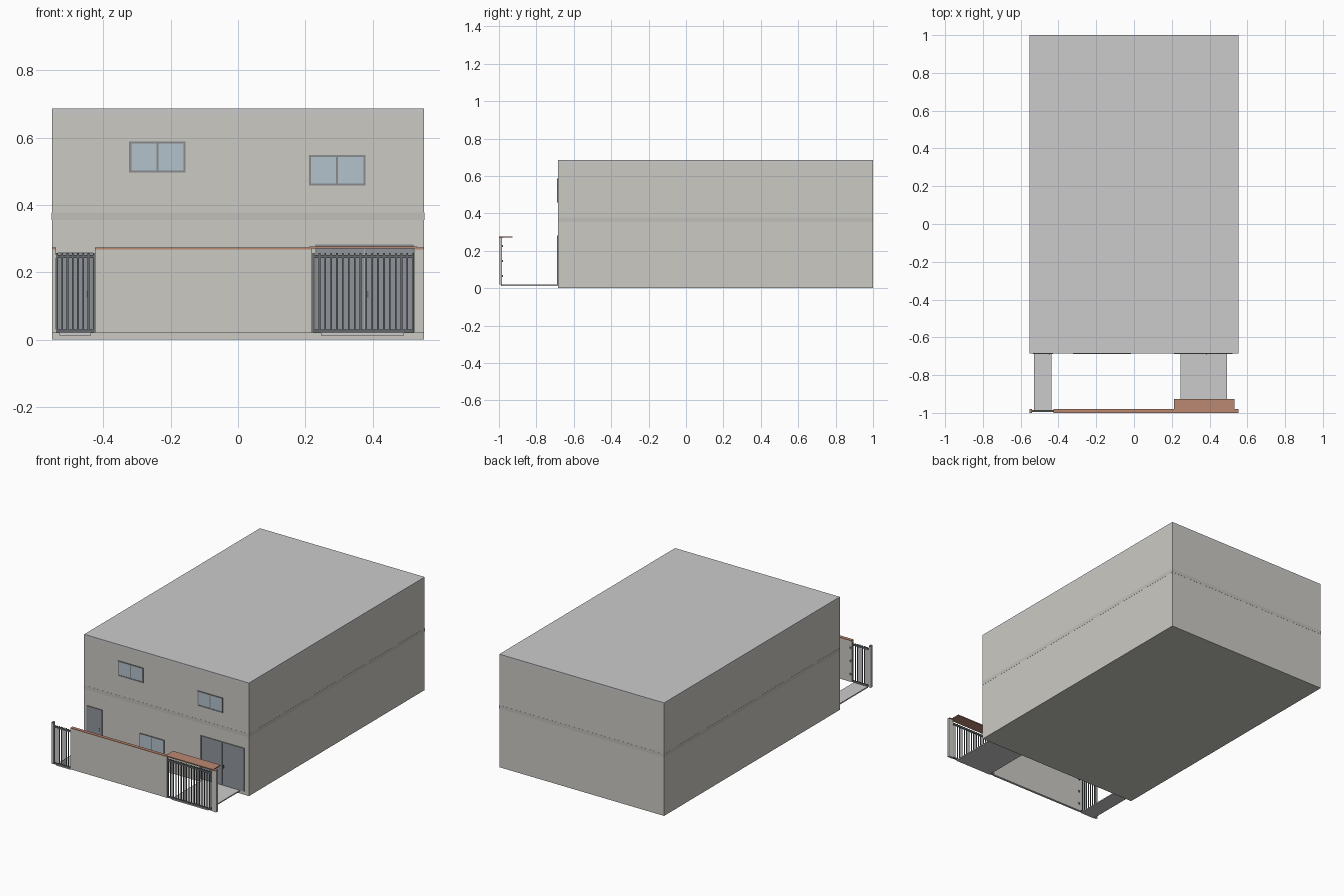
import bpy, bmesh

if "Cube" in bpy.data.objects:
    bpy.data.objects.remove(bpy.data.objects["Cube"])


def mat(name, rgb):
    m = bpy.data.materials.new(name)
    m.diffuse_color = (*rgb, 1)
    m.use_nodes = True
    m.node_tree.nodes["Principled BSDF"].inputs["Base Color"].default_value = m.diffuse_color
    return m


WALL = mat("plaster", (0.60, 0.59, 0.55))
BAND = mat("slab_concrete", (0.53, 0.52, 0.49))
BROWN = mat("terracotta", (0.50, 0.25, 0.17))
DARK = mat("iron", (0.13, 0.14, 0.15))
FRAME = mat("window_frame", (0.25, 0.26, 0.27))
GLASS = mat("glass", (0.45, 0.54, 0.60))
DOOR = mat("door_paint", (0.28, 0.30, 0.33))


def boxes(name, parts, material=None):
    """One object from boxes given as (x0, x1, y0, y1, z0, z1)."""
    bm = bmesh.new()
    for x0, x1, y0, y1, z0, z1 in parts:
        vs = bmesh.ops.create_cube(bm, size=1)["verts"]
        for v in vs:
            v.co = (x1 if v.co.x > 0 else x0,
                    y1 if v.co.y > 0 else y0,
                    z1 if v.co.z > 0 else z0)
    me = bpy.data.meshes.new(name)
    bm.to_mesh(me)
    bm.free()
    ob = bpy.data.objects.new(name, me)
    bpy.context.collection.objects.link(ob)
    if material:
        me.materials.append(material)
    return ob


W, F, H = 0.553, -0.685, 0.686      # half width, facade y, height


def frame_parts(x0, x1, y0, y1, z0, z1, t, bottom=True):
    parts = [(x0, x0 + t, y0, y1, z0, z1), (x1 - t, x1, y0, y1, z0, z1),
             (x0 + t, x1 - t, y0, y1, z1 - t, z1)]
    if bottom:
        parts.append((x0 + t, x1 - t, y0, y1, z0, z0 + t))
    return parts


def window(name, x0, z0, w=0.167, h=0.091):
    x1, z1, xm = x0 + w, z0 + h, x0 + w / 2
    fr = frame_parts(x0, x1, F - 0.004, F + 0.001, z0, z1, 0.006)
    fr.append((xm - 0.003, xm + 0.003, F - 0.003, F + 0.001, z0 + 0.006, z1 - 0.006))
    boxes(name + "_frame", fr, FRAME)
    boxes(name + "_glass", [(x0 + 0.006, x1 - 0.006, F - 0.0015, F + 0.001,
                             z0 + 0.006, z1 - 0.006)], GLASS)


def door(name, x0, x1, z1, leaves):
    z0, t = 0.02, 0.006
    boxes(name + "_frame", frame_parts(x0, x1, F - 0.004, F + 0.001, z0, z1, t, False), FRAME)
    w = (x1 - x0 - 2 * t) / leaves
    boxes(name + "_leaves", [(x0 + t + i * w + 0.001, x0 + t + (i + 1) * w - 0.001,
                              F - 0.002, F + 0.001, z0, z1 - t) for i in range(leaves)], DOOR)
    xh = (x0 + x1) / 2 + 0.006 if leaves == 2 else x1 - 0.02
    boxes(name + "_handle", [(xh, xh + 0.006, F - 0.006, F, 0.125, 0.145)], DARK)


def gate(name, x0, x1, bars, z0=0.02, z1=0.262):
    y0, y1 = -0.994, -0.986
    parts = [(x0, x1, y0, y1, z, z + 0.01) for z in (z0, z1 - 0.02)]
    step = (x1 - x0 - 0.005) / (bars - 1)
    for i in range(bars):
        x = x0 + i * step
        parts.append((x, x + 0.005, -0.9925, -0.9875, z0, z1 - 0.005))
    boxes(name, parts, DARK)


# House block with floor and roof slab bands
boxes("house_walls", [(-W, W, F, 1, 0, H - 0.016)], WALL)
boxes("floor_band", [(-W - .0006, W + .0006, F - .0006, 1.0006, 0.355, 0.377)], BAND)
boxes("roof_slab", [(-W, W, F, 1, H - 0.016, H)])

# Facade openings
window("upper_left_window", -0.323, 0.497)
window("upper_right_window", 0.211, 0.458)
window("lower_window", -0.182, 0.097)
door("side_door", -0.535, -0.43, 0.26, 1)
door("double_door", 0.228, 0.522, 0.283, 2)

# Thin paths from the gates to the doors
boxes("left_path", [(-0.53, -0.436, -0.99, F, 0.013, 0.02)])
boxes("right_path", [(0.247, 0.493, -0.99, F, 0.013, 0.02)])

# Boundary wall, end posts and their terracotta caps
spans = [(-W, -0.541), (-0.425, 0.22), (0.524, W)]
boxes("boundary_wall", [(a, b, -0.997, -0.983, 0.02, 0.268) for a, b in spans], WALL)
boxes("wall_cap", [(a, b, -1, -0.98, 0.268, 0.273) for a, b in spans], BROWN)
boxes("gate_canopy", [(0.213, 0.532, -1, -0.927, 0.27, 0.276)], BROWN)

# Barred gates and hinges
gate("left_gate", -0.54, -0.426, 8)
gate("right_gate", 0.222, 0.523, 18)
boxes("gate_hinges", [(x, x + 0.012, -0.984, -0.979, z, z + 0.012)
                      for x in (-0.424, 0.207) for z in (0.06, 0.14, 0.22)], DARK)
